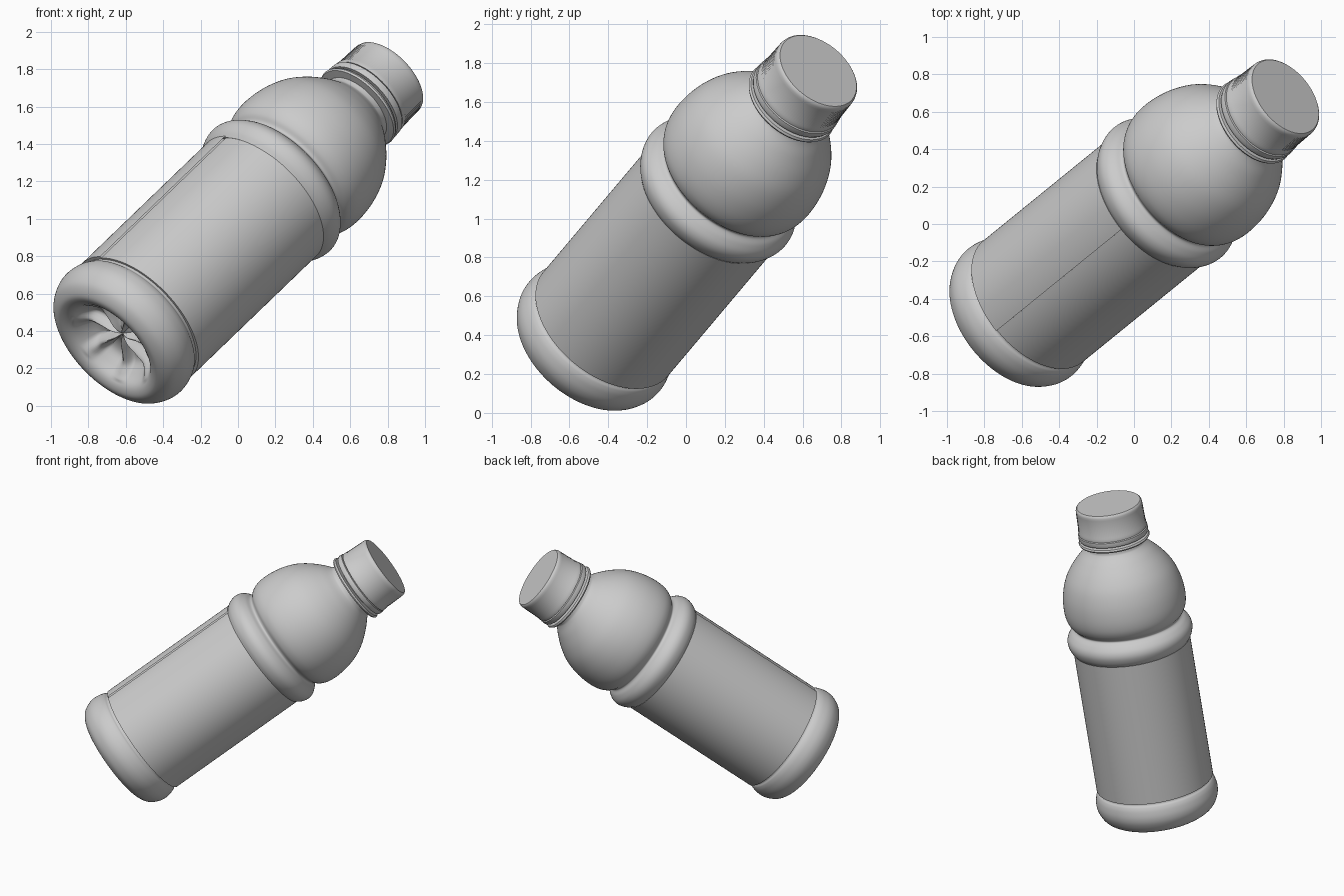
import bpy, bmesh, math
from mathutils import Vector, Matrix

if "Cube" in bpy.data.objects:
    bpy.data.objects.remove(bpy.data.objects["Cube"])

# One plain grey for every part
grey = bpy.data.materials.new("plain_grey")
grey.use_nodes = True
COLOUR = (0.6, 0.6, 0.6, 1)
grey.diffuse_color = COLOUR
grey.node_tree.nodes["Principled BSDF"].inputs["Base Color"].default_value = COLOUR

# The bottle leans along its axis; local +x points at the label seam
axis = Vector((0.622, 0.505, 0.599)).normalized()
seam = Vector((-0.2, -0.16, 0.34))
seam = (seam - axis * seam.dot(axis)).normalized()
side = axis.cross(seam)
PLACE = Matrix.Translation((-0.695, -0.541, 0.311)) @ Matrix((seam, side, axis)).transposed().to_4x4()


def smooth_profile(points, steps=5):
    """Catmull-Rom curve through the (radius, height) points."""
    pts = [Vector(p) for p in points]
    pts = [2 * pts[0] - pts[1]] + pts + [2 * pts[-1] - pts[-2]]
    out = []
    for a, b, c, d in zip(pts, pts[1:], pts[2:], pts[3:]):
        for i in range(steps):
            t = i / steps
            out.append(0.5 * (2 * b + (c - a) * t + (2 * a - 5 * b + 4 * c - d) * t ** 2
                              + (3 * b - a - 3 * c + d) * t ** 3))
    return out + [pts[-2]]


def lathe(name, profile, segments=128, shape=None, closed=True, angle=35):
    """Turn a profile round the axis; shape(r, z, turn) may alter each point."""
    bm = bmesh.new()
    rings = []
    for r, z in profile:
        if r < 1e-4:
            rings.append([bm.verts.new((0, 0, z))])
            continue
        ring = []
        for i in range(segments + (not closed)):
            turn = 2 * math.pi * i / segments
            rr, zz = shape(r, z, turn) if shape else (r, z)
            ring.append(bm.verts.new((rr * math.cos(turn), rr * math.sin(turn), zz)))
        rings.append(ring)
    for low, high in zip(rings, rings[1:]):
        for i in range(segments):
            j = (i + 1) % max(len(low), len(high))
            if len(low) == 1:
                bm.faces.new((low[0], high[j], high[i]))
            elif len(high) == 1:
                bm.faces.new((low[i], low[j], high[0]))
            else:
                bm.faces.new((low[i], low[j], high[j], high[i]))
    mesh = bpy.data.meshes.new(name)
    bm.to_mesh(mesh)
    bm.free()
    mesh.materials.append(grey)
    obj = bpy.data.objects.new(name, mesh)
    bpy.context.collection.objects.link(obj)
    obj.matrix_world = PLACE
    bpy.ops.object.select_all(action='DESELECT')
    obj.select_set(True)
    bpy.context.view_layer.objects.active = obj
    bpy.ops.object.shade_smooth_by_angle(angle=math.radians(angle))
    return obj


# Moulded foot: rounded rim around a recess with radial ribs
def ribs(r, z, turn):
    if r < 0.27 and z < 0.2:
        fade = math.sin(math.pi * r / 0.27) ** 0.8
        z -= 0.055 * fade * max(0, math.cos(7 * turn)) ** 1.5
    return r, z


foot = [(0, 0.13), (0.05, 0.135), (0.12, 0.15), (0.19, 0.135), (0.235, 0.08), (0.27, 0.025),
        (0.31, 0.002), (0.35, 0.003), (0.4, 0.035), (0.43, 0.09), (0.438, 0.14),
        (0.43, 0.19), (0.417, 0.22), (0.404, 0.235), (0.402, 0.26)]
lathe("bottle_foot", smooth_profile(foot), shape=ribs, angle=50)

# Body core, shoulder ring, groove, dome and neck
upper = [(0.402, 0.26), (0.402, 0.8), (0.402, 1.3), (0.415, 1.32), (0.438, 1.355), (0.45, 1.4),
         (0.442, 1.44), (0.415, 1.475), (0.385, 1.497), (0.385, 1.515), (0.412, 1.545),
         (0.433, 1.6), (0.438, 1.68), (0.425, 1.78), (0.392, 1.88), (0.34, 1.965),
         (0.275, 2.04), (0.222, 2.09), (0.208, 2.115), (0.206, 2.17)]
lathe("bottle_body", smooth_profile(upper))


# Label wrapped round the body, with its outer edge overlapping at the seam
def wrap(r, z, turn):
    return r - 0.009 * (1 - turn / (2 * math.pi)) ** 4, z


lathe("label", [(0.404, 0.25), (0.421, 0.25), (0.421, 1.325), (0.404, 1.325)],
      shape=wrap, closed=False)

# Neck flange and tamper band under the cap
lathe("neck_flange", [(0.2, 2.135), (0.25, 2.14), (0.256, 2.15), (0.25, 2.162), (0.2, 2.167)])
lathe("tamper_band", [(0.2, 2.178), (0.247, 2.178), (0.252, 2.19), (0.25, 2.215), (0.23, 2.22)])


# Screw cap with fine grip ridges
def grip(r, z, turn):
    ridged = r > 0.236 and 2.25 < z < 2.39
    return (r - 0.003 * (round(turn * 240 / (2 * math.pi)) % 2) if ridged else r), z


cap = [(0.2, 2.22), (0.246, 2.222), (0.246, 2.245), (0.243, 2.255), (0.24, 2.385),
       (0.239, 2.4), (0.235, 2.414), (0.228, 2.42), (0, 2.42)]
lathe("screw_cap", cap, segments=240, shape=grip)
